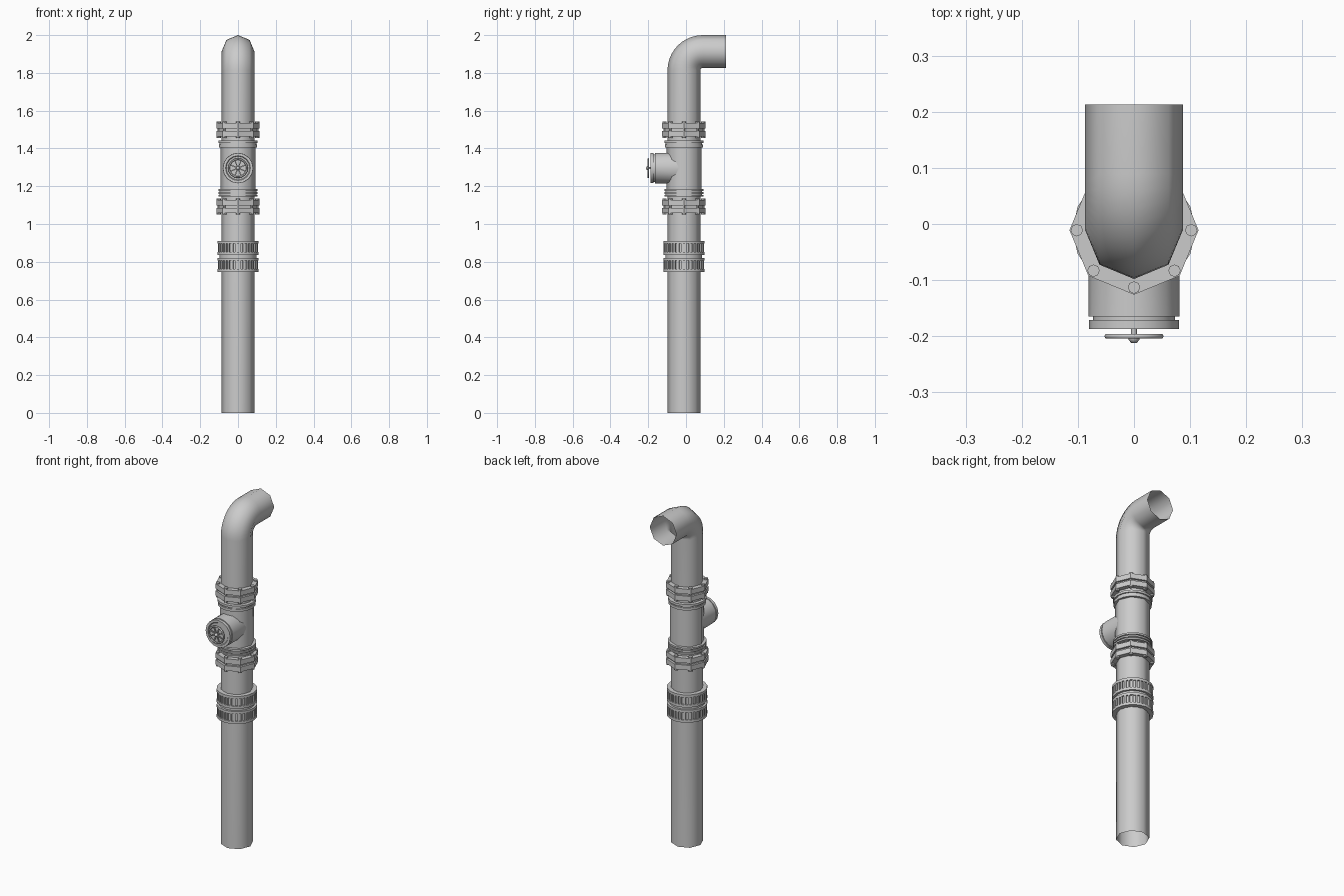
import bpy, bmesh, math
from mathutils import Vector, Matrix

if "Cube" in bpy.data.objects:
    bpy.data.objects.remove(bpy.data.objects["Cube"])

CY = -0.011      # y of the vertical pipe axis
R = 0.087        # pipe radius
VZ = 1.296       # height of the valve axis


def finish(bm, name, angle=30):
    bmesh.ops.recalc_face_normals(bm, faces=bm.faces)
    me = bpy.data.meshes.new(name)
    bm.to_mesh(me)
    bm.free()
    ob = bpy.data.objects.new(name, me)
    bpy.context.collection.objects.link(ob)
    bpy.ops.object.select_all(action='DESELECT')
    ob.select_set(True)
    bpy.context.view_layer.objects.active = ob
    bpy.ops.object.shade_smooth_by_angle(angle=math.radians(angle))
    return ob


def bridge(bm, rings, loop=False):
    pairs = list(zip(rings, rings[1:]))
    if loop:
        pairs.append((rings[-1], rings[0]))
    for a, b in pairs:
        n = len(a)
        for i in range(n):
            bm.faces.new((a[i], a[(i + 1) % n], b[(i + 1) % n], b[i]))


UP = Matrix.Translation((0, CY, 0))
# local z points to the front (-y) along the valve axis
FRONT = Matrix.Translation((0, 0, VZ)) @ Matrix.Rotation(math.pi / 2, 4, 'X')


def lathe(bm, profile, sides, mat=UP, loop=True, caps=False):
    rings = []
    for r, z in profile:
        rings.append([bm.verts.new(mat @ Vector((r * math.cos(t), r * math.sin(t), z)))
                      for t in (2 * math.pi * i / sides for i in range(sides))])
    bridge(bm, rings, loop)
    if caps:
        bm.faces.new(rings[0])
        bm.faces.new(rings[-1])
    return rings


def band(bm, r_in, r_out, z0, z1, sides):
    lathe(bm, [(r_in, z0), (r_out, z0), (r_out, z1), (r_in, z1)], sides)


def solid(bm, r, z0, z1, sides, mat):
    lathe(bm, [(r, z0), (r, z1)], sides, mat, False, True)


# open eight-sided pipe with an elbow at the top
bm = bmesh.new()
B = 0.1
ZB = 2.0 - R - B
path = [(CY, 0.0, 0.0)]
for i in range(11):
    a = math.pi / 2 * i / 10
    path.append((CY + B - B * math.cos(a), ZB + B * math.sin(a), a))
path.append((0.213, ZB + B, math.pi / 2))
rings = []
for y, z, a in path:
    ring = []
    for i in range(8):
        t = i * math.pi / 4
        u = R * math.sin(t)
        ring.append(bm.verts.new((R * math.cos(t), y + u * math.cos(a), z - u * math.sin(a))))
    rings.append(ring)
bridge(bm, rings)
finish(bm, "main_pipe", 50)

# valve body
bm = bmesh.new()
band(bm, R, 0.092, 1.15, 1.44, 8)
finish(bm, "valve_body", 50)

# bolted octagonal flanges, two plates each
for zc, name in ((1.499, "upper_flange"), (1.092, "lower_flange")):
    bm = bmesh.new()
    band(bm, R, 0.115, zc + 0.006, zc + 0.035, 8)
    band(bm, R, 0.115, zc - 0.035, zc - 0.006, 8)
    band(bm, R, 0.102, zc - 0.006, zc + 0.006, 8)
    finish(bm, name)
    bm = bmesh.new()
    for i in range(8):
        t = i * math.pi / 4
        m = Matrix.Translation((0.102 * math.cos(t), CY + 0.102 * math.sin(t), zc))
        solid(bm, 0.011, 0.035, 0.043, 8, m)
        solid(bm, 0.011, -0.043, -0.035, 8, m)
        solid(bm, 0.006, -0.035, 0.035, 8, m)
    finish(bm, name + "_bolts")

# thin sealing rings above and below the valve body
bm = bmesh.new()
for z0, z1, r in ((1.428, 1.441, 0.104), (1.42, 1.428, 0.097), (1.405, 1.42, 0.101),
                  (1.175, 1.185, 0.104), (1.16, 1.169, 0.104), (1.145, 1.154, 0.104),
                  (1.145, 1.185, 0.097)):
    band(bm, 0.084, r, z0, z1, 16)
finish(bm, "sealing_rings")

# ribbed coupling: two knurled collars and a neck between them
bm = bmesh.new()
for z in (0.747, 0.837):
    band(bm, 0.084, 0.109, z, z + 0.015, 16)
    band(bm, 0.084, 0.101, z + 0.015, z + 0.059, 16)
    band(bm, 0.084, 0.109, z + 0.059, z + 0.074, 16)
band(bm, 0.084, 0.097, 0.821, 0.837, 16)
finish(bm, "coupling")
bm = bmesh.new()
for z in (0.784, 0.874):
    for i in range(32):
        m = UP @ Matrix.Rotation(math.pi * (i + 0.5) / 16, 4, 'Z') @ Matrix.Translation((0.102, 0, z)) \
            @ Matrix.Diagonal((0.01, 0.009, 0.046, 1))
        bmesh.ops.create_cube(bm, size=1, matrix=m)
finish(bm, "coupling_ribs")


# side branch, its back edge trimmed to the valve body
def body_depth(x):
    x, k, r = abs(x), math.sqrt(0.5), 0.092
    if x < r * k:
        return r - x * (1 - k) / k
    return (r - x) * k / (1 - k)


bm = bmesh.new()
rings = lathe(bm, [(0.081, 0), (0.081, 0.165)], 16, FRONT, False)
for v in rings[0]:
    v.co.y = CY - body_depth(v.co.x) + 0.003
bm.faces.new(rings[1])
finish(bm, "valve_branch")

# end cap
bm = bmesh.new()
lathe(bm, [(0.073, 0.163), (0.073, 0.171), (0.08, 0.171), (0.08, 0.187),
           (0.066, 0.187), (0.062, 0.182)], 16, FRONT, False, True)
finish(bm, "valve_cap")

# hand wheel with stem, hub and spokes
bm = bmesh.new()
lathe(bm, [(0.048 + 0.005 * math.cos(a), 0.2 + 0.005 * math.sin(a))
           for a in (i * math.pi / 3 for i in range(6))], 16, FRONT)
solid(bm, 0.005, 0.18, 0.205, 8, FRONT)
lathe(bm, [(0.01, 0.196), (0.01, 0.206), (0.005, 0.212)], 8, FRONT, False, True)
for i in range(8):
    m = FRONT @ Matrix.Rotation(math.pi * (i + 0.5) / 4, 4, 'Z') @ Matrix.Translation((0.027, 0, 0.2)) \
        @ Matrix.Diagonal((0.042, 0.006, 0.005, 1))
    bmesh.ops.create_cube(bm, size=1, matrix=m)
finish(bm, "hand_wheel", 61)
